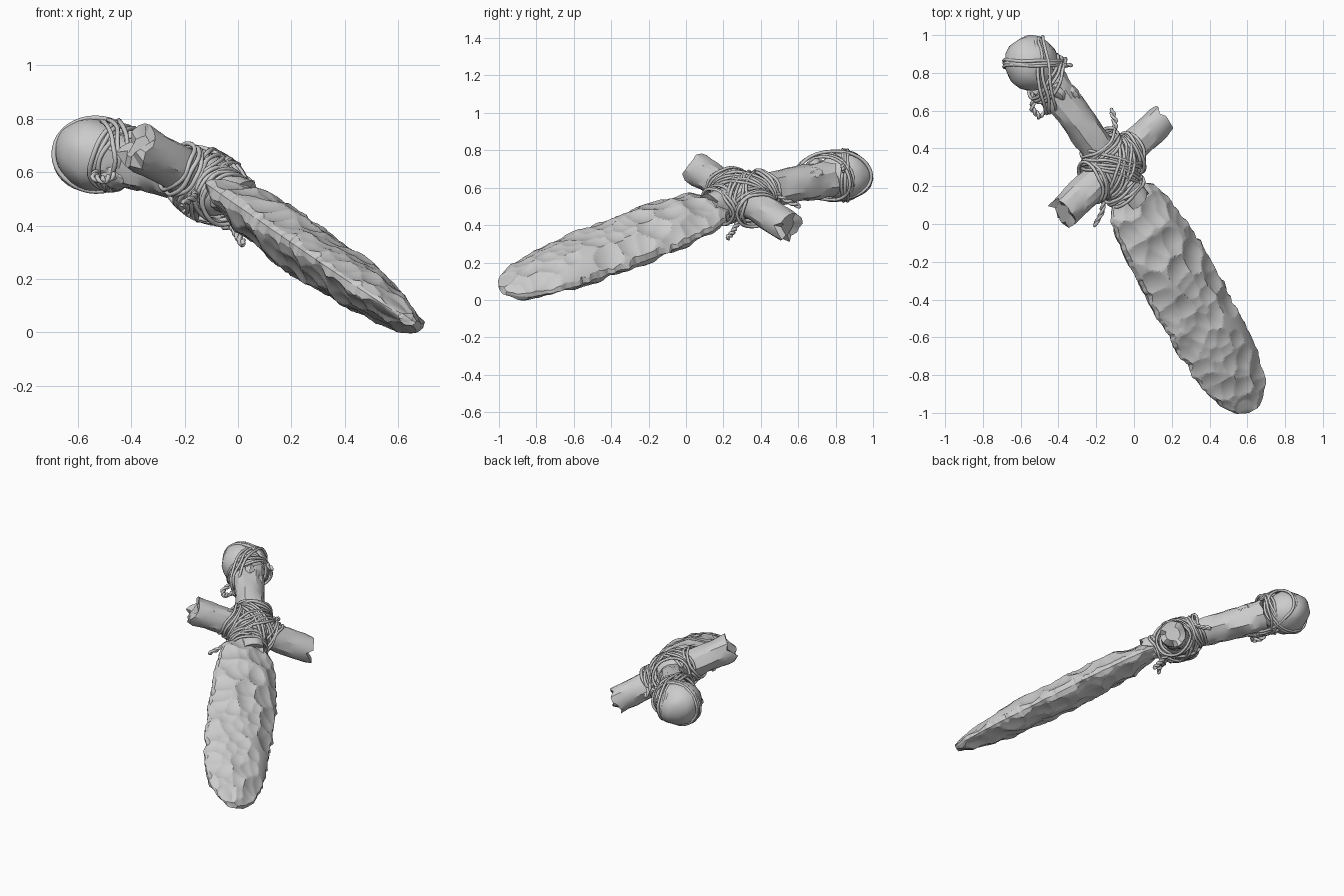
import bpy, bmesh, math, random
from mathutils import Vector, Matrix, noise

random.seed(7)
if "Cube" in bpy.data.objects:
    bpy.data.objects.remove(bpy.data.objects["Cube"])

grey = bpy.data.materials.new("stone_grey")
grey.use_nodes = True
grey.diffuse_color = (0.6, 0.6, 0.6, 1)
grey.node_tree.nodes["Principled BSDF"].inputs["Base Color"].default_value = (0.6, 0.6, 0.6, 1)

# Working directions: along the blade, across it, and out of its flat face
along = Vector((-0.443, 0.843, 0.306)).normalized()
face = Vector((0.67, 0.62, -0.41)).cross(along).normalized()
across = along.cross(face).normalized()
cross_point = Vector((-0.115, 0.30, 0.55))
pommel_point = Vector((-0.542, 0.85, 0.665))


def finish(name, bm, smooth):
    bmesh.ops.recalc_face_normals(bm, faces=bm.faces)
    mesh = bpy.data.meshes.new(name)
    bm.to_mesh(mesh)
    bm.free()
    mesh.materials.append(grey)
    ob = bpy.data.objects.new(name, mesh)
    bpy.context.collection.objects.link(ob)
    bpy.ops.object.select_all(action="DESELECT")
    ob.select_set(True)
    bpy.context.view_layer.objects.active = ob
    bpy.ops.object.shade_smooth_by_angle(angle=math.radians(smooth))


def sample(table, t):
    """Linear lookup in a list of (position, value) pairs."""
    for (a, va), (b, vb) in zip(table, table[1:]):
        if t <= b:
            return va + (vb - va) * (t - a) / (b - a)
    return table[-1][1]


def lump(name, centre, size, axes, rough, smooth):
    """Rough ball stretched along three axes."""
    bm = bmesh.new()
    bmesh.ops.create_icosphere(bm, subdivisions=3, radius=1)
    for v in bm.verts:
        p = v.co * (1 + rough * noise.noise(v.co * 2 + centre * 9))
        v.co = centre + sum((a * s * c for a, s, c in zip(axes, size, p)), Vector())
    finish(name, bm, smooth)


def limb(name, path, radii, rough, ragged, sides=16, steps=8):
    """Branch-like tube with a gnarled surface and broken ends."""
    bm = bmesh.new()
    path = [Vector(p) for p in path]
    direction = (path[-1] - path[0]).normalized()
    side = direction.cross(face).normalized()
    up = side.cross(direction)
    stations = [(p.lerp(q, k / steps), r + (s - r) * k / steps)
                for p, q, r, s in zip(path, path[1:], radii, radii[1:]) for k in range(steps)]
    stations.append((path[-1], radii[-1]))
    # Each end closes with an inner ring of uneven broken wood
    stations = [(path[0], radii[0] * 0.55)] + stations + [(path[-1], radii[-1] * 0.55)]
    rings = []
    for i, (c, r) in enumerate(stations):
        ring = []
        for k in range(sides):
            a = math.tau * k / sides
            out = side * math.cos(a) + up * math.sin(a)
            bump = 1 + rough * noise.noise(out * 1.5 + c * 7) + rough * 0.5 * noise.noise(c * 20 + out * 3)
            p = c + out * r * bump
            if i in (0, 1, len(stations) - 2, len(stations) - 1):
                p += direction * ragged * 2 * noise.noise(p * 22)
            ring.append(bm.verts.new(p))
        rings.append(ring)
    for a, b in zip(rings, rings[1:]):
        for k in range(sides):
            n = (k + 1) % sides
            bm.faces.new((a[k], a[n], b[n], b[k]))
    bm.faces.new(rings[0])
    bm.faces.new(rings[-1])
    finish(name, bm, 26)


def cord(name, points, closed=False, thick=0.009):
    """Thin round cord along points."""
    data = bpy.data.curves.new(name, "CURVE")
    data.dimensions = "3D"
    data.bevel_depth = thick
    data.bevel_resolution = 1
    data.use_fill_caps = True
    line = data.splines.new("POLY")
    line.points.add(len(points) - 1)
    for q, p in zip(line.points, points):
        q.co = (*p, 1)
    line.use_cyclic_u = closed
    data.materials.append(grey)
    ob = bpy.data.objects.new(name, data)
    bpy.context.collection.objects.link(ob)


def wrap(name, centre, u, v, ru, rv, strands=3, gap=0.017, wobble=0.008):
    """Several strands looped round a centre in the plane of u and v."""
    u, v = u.normalized(), v.normalized()
    axis = u.cross(v).normalized()
    for s in range(strands):
        seed = Vector((s * 3.1, random.random() * 20, 0))
        pts = []
        for k in range(36):
            a = math.tau * k / 36
            w = noise.noise(seed + Vector((math.cos(a), math.sin(a), 0)))
            w2 = noise.noise(seed + Vector((math.cos(a), math.sin(a), 5)))
            pts.append(centre + axis * ((s - (strands - 1) / 2) * gap + 2.5 * wobble * w)
                       + (u * math.cos(a) * ru + v * math.sin(a) * rv) * (1 + 6 * wobble * w2))
        cord(f"{name}_{s + 1}", pts, True)


def tail(name, points):
    """Two loosely twisted strands hanging free."""
    points = [Vector(p) for p in points]
    for s in range(2):
        pts = []
        for p, q in zip(points, points[1:]):
            for k in range(6):
                a = k * 1.05 + s * math.pi
                pts.append(p.lerp(q, k / 6) + 0.009 * (across * math.cos(a) + face * math.sin(a)))
        cord(f"{name}_{s + 1}", pts + [points[-1]])


# Blade: gently curved lens section whose two faces are broken into flat chips
length = 1.42
tip = Vector((0.632, -0.98, 0.05))
half_width = [(0, 0.04), (0.03, 0.095), (0.1, 0.15), (0.25, 0.195), (0.5, 0.217), (0.85, 0.22),
              (1.1, 0.21), (1.25, 0.19), (1.36, 0.155), (length, 0.09)]
half_thick = [(0, 0.025), (0.12, 0.06), (0.4, 0.09), (0.9, 0.1), (1.2, 0.085), (length, 0.035)]
sideways = [(0, 0), (0.25, -0.015), (0.5, -0.027), (1, -0.04), (length, -0.065)]


def lens(s, x):
    u = min(1, abs(x) / sample(half_width, max(0, s)))
    return sample(half_thick, max(0, s)) * (1 - u * u) ** 0.75


def chips(count):
    seeds = []
    for _ in range(count):
        s = random.uniform(0, length)
        x = random.uniform(-0.95, 0.95) * sample(half_width, s)
        e = 0.03
        slope_s = (lens(s + e, x) - lens(s - e, x)) / (2 * e) + random.uniform(-0.3, 0.3)
        slope_x = (lens(s, x + e) - lens(s, x - e)) / (2 * e) + random.uniform(-0.3, 0.3)
        seeds.append((s, x, lens(s, x) + random.uniform(-0.006, 0.006), slope_s, slope_x))
    return seeds


bm = bmesh.new()
rows, cols = 130, 40
outline = [[1 + 0.1 * noise.noise(Vector((r * 0.17, e * 9, 1))) + 0.04 * noise.noise(Vector((r * 0.4, e * 9, 4)))
            for e in range(2)] for r in range(rows + 1)]
for flip in (1, -1):
    seeds = chips(100)
    grid = []
    for r in range(rows + 1):
        s = length * r / rows
        line = []
        for c in range(cols + 1):
            u = 2 * c / cols - 1
            x = u * sample(half_width, s) * outline[r][u > 0]
            h = min(q[2] + q[3] * (s - q[0]) + q[4] * (x - q[1])
                    + 3.2 * ((s - q[0]) ** 2 + (x - q[1]) ** 2) for q in seeds)
            h = 0 if c in (0, cols) else min(max(h, lens(s, x) * 0.72, 0.005), lens(s, x) + 0.016)
            line.append(bm.verts.new(tip + along * s + across * (x + sample(sideways, s)) + face * h * flip))
        grid.append(line)
    for r in range(rows):
        for c in range(cols):
            bm.faces.new((grid[r][c], grid[r][c + 1], grid[r + 1][c + 1], grid[r + 1][c]))
bmesh.ops.remove_doubles(bm, verts=bm.verts, dist=0.0005)
finish("blade", bm, 10)

# Wooden handle, crossguard and rounded pommel
limb("handle", [(0.025, 0.12, 0.5), cross_point, (-0.275, 0.525, 0.605), (-0.45, 0.75, 0.65)],
     [0.07, 0.085, 0.09, 0.105], 0.16, 0.02)
limb("crossguard", [(-0.375, 0.06, 0.695), cross_point, (0.14, 0.545, 0.39)],
     [0.088, 0.085, 0.082], 0.14, 0.035)
handle_axis = (pommel_point - cross_point).normalized()
handle_side = handle_axis.cross(face).normalized()
handle_up = handle_side.cross(handle_axis)
lump("pommel", pommel_point, (0.147, 0.147, 0.135), (handle_axis, handle_side, handle_up), 0.08, 25)
for i, (p, size) in enumerate([((-0.45, 0.66, 0.59), 0.05), ((-0.33, 0.69, 0.67), 0.035),
                               ((-0.27, 0.55, 0.665), 0.028), ((-0.40, 0.70, 0.715), 0.035)]):
    lump(f"handle_knot_{i + 1}", Vector(p), (size * 1.5, size, size),
         (handle_axis, handle_side, handle_up), 0.3, 25)

# Lashing where handle, guard and blade meet
lump("lashing_core", cross_point, (0.14, 0.14, 0.112), (along, across, face), 0.1, 25)
for sign, label in ((1, "rising"), (-1, "falling")):
    wrap(f"{label}_lashing", cross_point, along + across * sign, face, 0.165, 0.127, 5, 0.022, 0.012)
    wrap(f"handle_wrap_{label}", cross_point + along * 0.13 * sign, across + along * 0.2, face,
         0.115, 0.1, 4, 0.02)
    wrap(f"guard_wrap_{label}", cross_point + across * 0.125 * sign, along + across * 0.2, face,
         0.115, 0.1, 4, 0.02)
tail("upper_tail", [(-0.06, 0.4, 0.6), (-0.1, 0.48, 0.57), (-0.1, 0.54, 0.53), (-0.12, 0.61, 0.5)])
tail("lower_tail", [(-0.12, 0.2, 0.56), (-0.16, 0.13, 0.52), (-0.17, 0.06, 0.5), (-0.21, -0.01, 0.48)])
tail("under_tail", [(-0.06, 0.3, 0.44), (-0.02, 0.27, 0.4), (0.0, 0.25, 0.36), (0.02, 0.22, 0.33)])

# Cords round the pommel
x_axis, y_axis, z_axis = Matrix.Identity(3)
wrap("pommel_band", pommel_point + Vector((0.01, 0, 0)), x_axis, z_axis, 0.157, 0.137, 3, 0.014, 0.005)
wrap("pommel_strap", Vector((-0.475, 0.79, 0.665)), y_axis - x_axis * 0.15, z_axis, 0.2, 0.13, 3, 0.022, 0.01)
wrap("neck_wrap", Vector((-0.455, 0.77, 0.655)), handle_side + handle_axis * 0.4, handle_up, 0.135, 0.125, 3, 0.02, 0.01)
tail("pommel_tail", [(-0.42, 0.83, 0.75), (-0.38, 0.84, 0.72), (-0.33, 0.84, 0.69)])
tail("hanging_loop", [(-0.53, 0.68, 0.6), (-0.54, 0.61, 0.58), (-0.5, 0.565, 0.57), (-0.46, 0.6, 0.59), (-0.45, 0.67, 0.6)])
